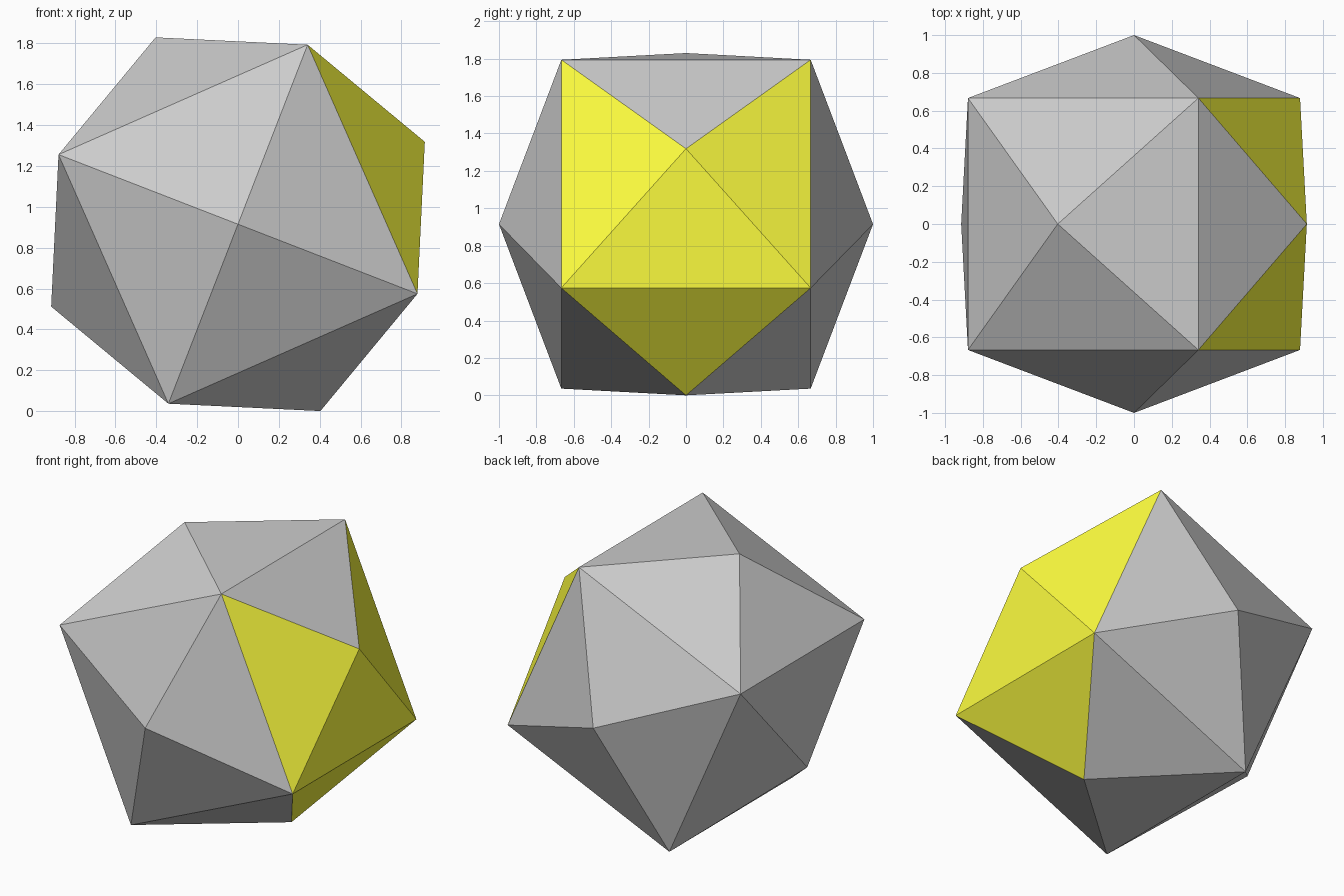
import bpy, bmesh
from math import radians, cos
from mathutils import Matrix

if "Cube" in bpy.data.objects:
    bpy.data.objects.remove(bpy.data.objects["Cube"])

TILT = radians(23.8)
HALF = 2 / 3          # half edge of the core cube
TIP = 1.0             # distance of each pyramid tip from the centre

# Cube with a low pyramid raised on every side
bm = bmesh.new()
bmesh.ops.create_cube(bm, size=2 * HALF)
bmesh.ops.poke(bm, faces=bm.faces[:])
for v in bm.verts:
    if len(v.link_edges) == 4:
        v.co = v.co.normalized() * TIP
bm.normal_update()

# Yellow facets: three on the right pyramid, one on the bottom pyramid
for f in bm.faces:
    f.smooth = False
    n = f.normal
    right_side = n.x > abs(n.y) + 0.1 and n.x > abs(n.z) + 0.1
    bottom_to_right = n.z < -0.6 and n.x > 0.2 and not right_side
    f.material_index = int((right_side and n.z < 0.2) or bottom_to_right)

# Tilt about y and rest the lowest tip on the ground
bm.transform(Matrix.Translation((0, 0, TIP * cos(TILT))) @ Matrix.Rotation(-TILT, 4, 'Y'))

me = bpy.data.meshes.new("faceted_ball")
bm.to_mesh(me)
bm.free()
ball = bpy.data.objects.new("faceted_ball", me)
bpy.context.collection.objects.link(ball)

grey = bpy.data.materials.new("grey")
yellow = bpy.data.materials.new("yellow")
yellow.diffuse_color = (1.0, 1.0, 0.05, 1)
yellow.use_nodes = True
yellow.node_tree.nodes["Principled BSDF"].inputs["Base Color"].default_value = yellow.diffuse_color
me.materials.append(grey)
me.materials.append(yellow)
